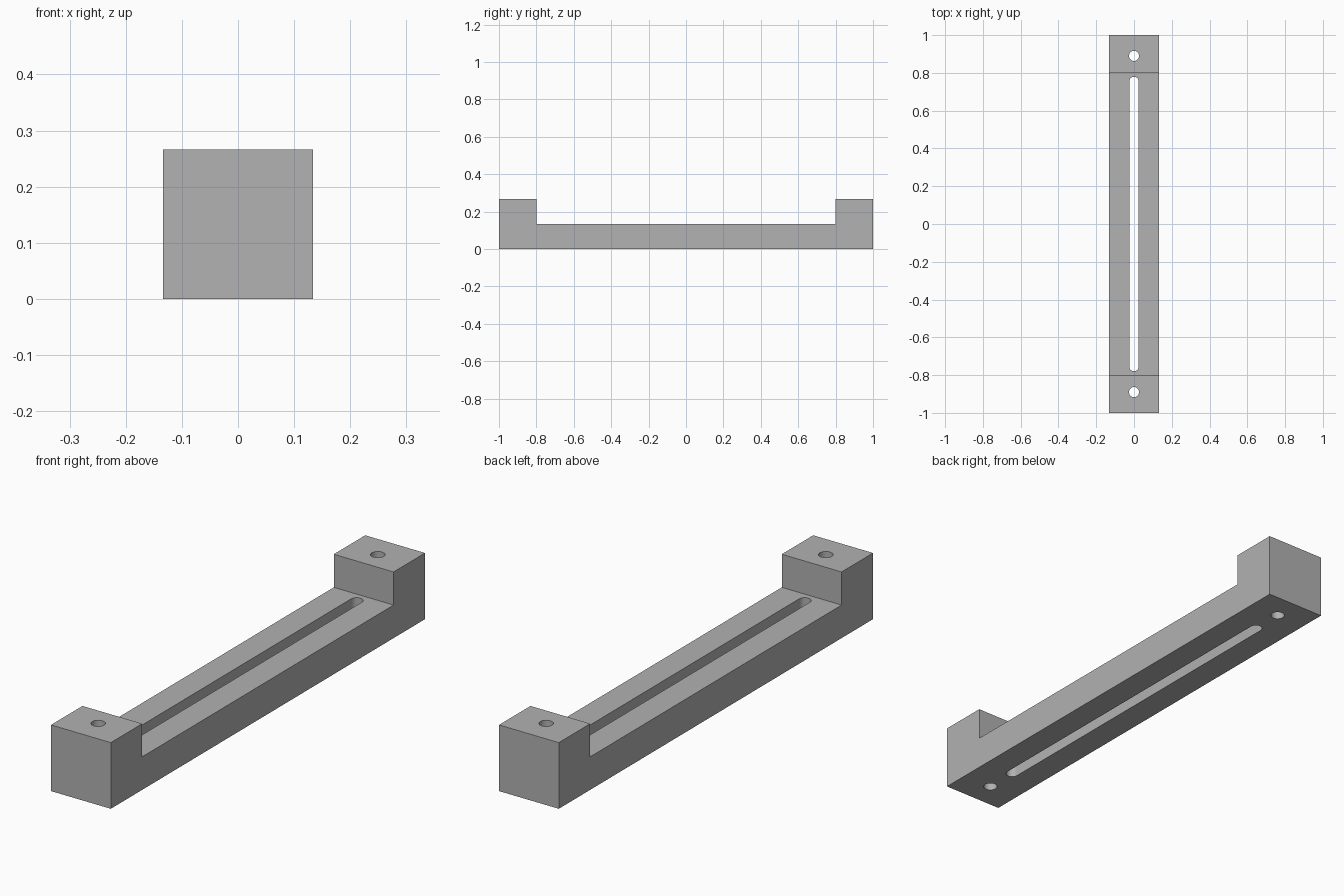
import bpy
import bmesh
from math import cos, sin, pi, radians

default_cube = bpy.data.objects.get("Cube")
if default_cube:
    bpy.data.objects.remove(default_cube, do_unlink=True)

HALF_WIDTH = 0.1333
HEIGHT = 0.2667
BAR_TOP = 0.1333
BLOCK_INNER = 0.8

grey = bpy.data.materials.new("plain grey")
grey.use_nodes = True
colour = (0.445, 0.445, 0.445, 1)
grey.diffuse_color = colour
grey.node_tree.nodes["Principled BSDF"].inputs["Base Color"].default_value = colour


def extrude_outline(name, points, offset):
    """Make a solid by extruding a closed outline along an offset."""
    bm = bmesh.new()
    face = bm.faces.new([bm.verts.new(p) for p in points])
    result = bmesh.ops.extrude_face_region(bm, geom=[face])
    moved = [g for g in result["geom"] if isinstance(g, bmesh.types.BMVert)]
    bmesh.ops.translate(bm, verts=moved, vec=offset)
    bmesh.ops.recalc_face_normals(bm, faces=bm.faces)
    mesh = bpy.data.meshes.new(name)
    bm.to_mesh(mesh)
    bm.free()
    mesh.materials.append(grey)
    obj = bpy.data.objects.new(name, mesh)
    bpy.context.collection.objects.link(obj)
    return obj


def rounded_slot(name, y, half_straight, radius, steps=16):
    """Vertical cutter with round ends; a plain cylinder if it has no straight."""
    points = []
    for side in (1, -1):
        start = 0 if side == 1 else pi
        count = steps + 1 if half_straight else steps
        for i in range(count):
            a = start + pi * i / steps
            points.append((radius * cos(a),
                           y + side * half_straight + radius * sin(a), -0.1))
    cutter = extrude_outline(name, points, (0, 0, HEIGHT + 0.2))
    cutter.hide_render = True
    return cutter


# Bar with a raised block at each end
profile = [(-1, 0), (1, 0), (1, HEIGHT), (BLOCK_INNER, HEIGHT),
           (BLOCK_INNER, BAR_TOP), (-BLOCK_INNER, BAR_TOP),
           (-BLOCK_INNER, HEIGHT), (-1, HEIGHT)]
bracket = extrude_outline("slotted_bracket",
                          [(-HALF_WIDTH, y, z) for y, z in profile],
                          (2 * HALF_WIDTH, 0, 0))

# Long slot and the two screw holes
cutters = [rounded_slot("slot_cutter", 0, 0.755, 0.0245),
           rounded_slot("front_hole_cutter", -0.89, 0, 0.0267),
           rounded_slot("back_hole_cutter", 0.89, 0, 0.0267)]

bpy.ops.object.select_all(action="DESELECT")
bpy.context.view_layer.objects.active = bracket
bracket.select_set(True)
for cutter in cutters:
    cut = bracket.modifiers.new(cutter.name, "BOOLEAN")
    cut.operation = "DIFFERENCE"
    cut.solver = "EXACT"
    cut.object = cutter
    bpy.ops.object.modifier_apply(modifier=cut.name)
    bpy.data.objects.remove(cutter, do_unlink=True)

bpy.ops.object.shade_smooth_by_angle(angle=radians(30))
